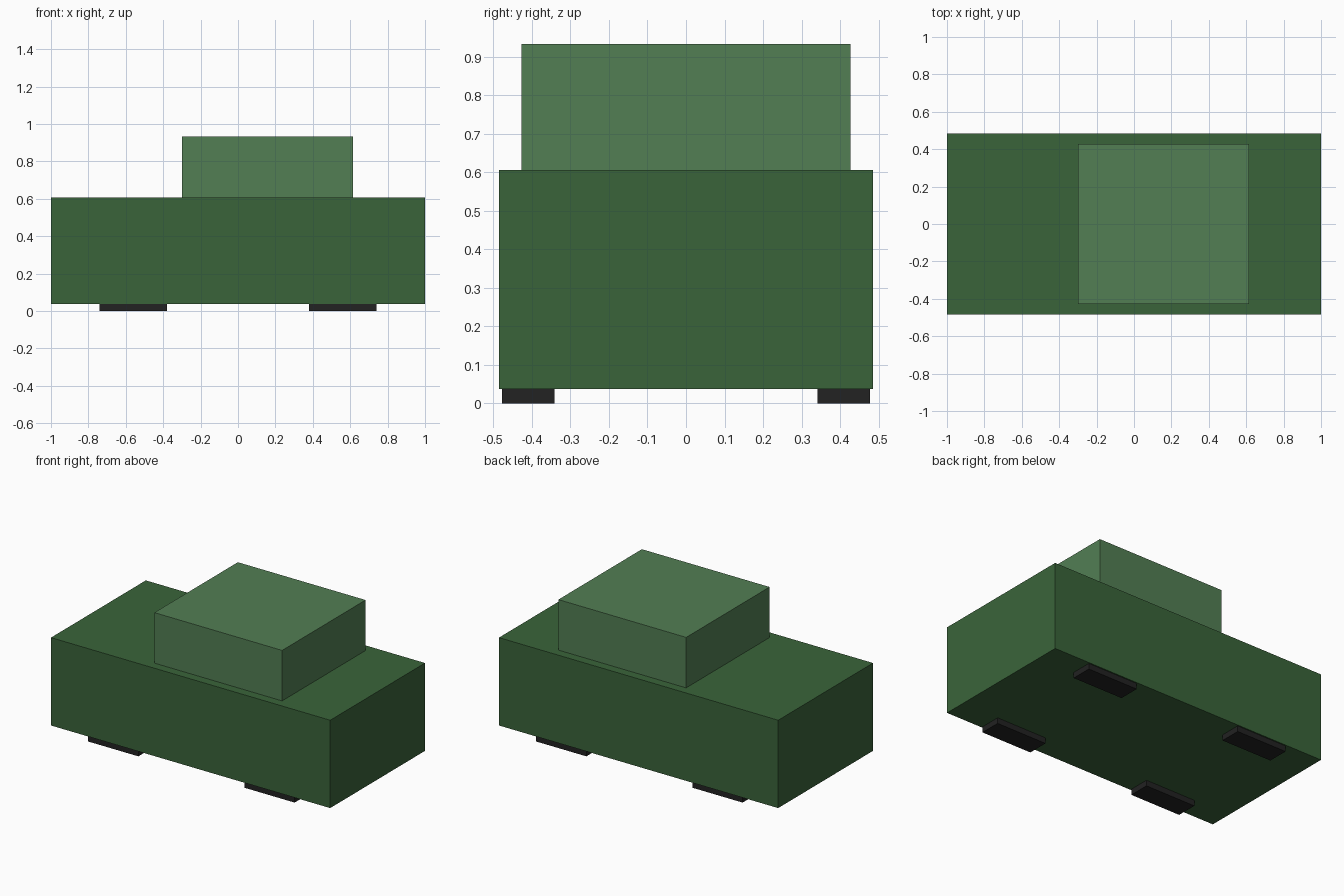
import bpy

if "Cube" in bpy.data.objects:
    bpy.data.objects.remove(bpy.data.objects["Cube"])


def material(name, rgb):
    mat = bpy.data.materials.new(name)
    mat.diffuse_color = (*rgb, 1)
    mat.use_nodes = True
    mat.node_tree.nodes["Principled BSDF"].inputs["Base Color"].default_value = mat.diffuse_color
    return mat


def box(name, low, high, mat):
    """Axis-aligned box between two corners."""
    centre = [(a + b) / 2 for a, b in zip(low, high)]
    bpy.ops.mesh.primitive_cube_add(size=1, location=centre)
    obj = bpy.context.object
    obj.name = name
    obj.scale = [b - a for a, b in zip(low, high)]
    bpy.ops.object.transform_apply(location=False, rotation=False, scale=True)
    obj.data.materials.append(mat)
    return obj


dark_green = material("body_green", (0.042, 0.127, 0.042))
light_green = material("cabin_green", (0.085, 0.21, 0.088))
black = material("tyre_black", (0.016, 0.016, 0.016))

# Main hull and the cabin resting on it
box("body", (-1, -0.485, 0.037), (1, 0.485, 0.606), dark_green)
box("cabin", (-0.30, -0.427, 0.606), (0.615, 0.427, 0.933), light_green)

# Four block wheels, mostly sunk into the body
for end, x in (("left", -0.56), ("right", 0.56)):
    for side, y in (("front", -0.409), ("back", 0.409)):
        box(f"wheel_{side}_{end}", (x - 0.18, y - 0.068, 0),
            (x + 0.18, y + 0.068, 0.36), black)
